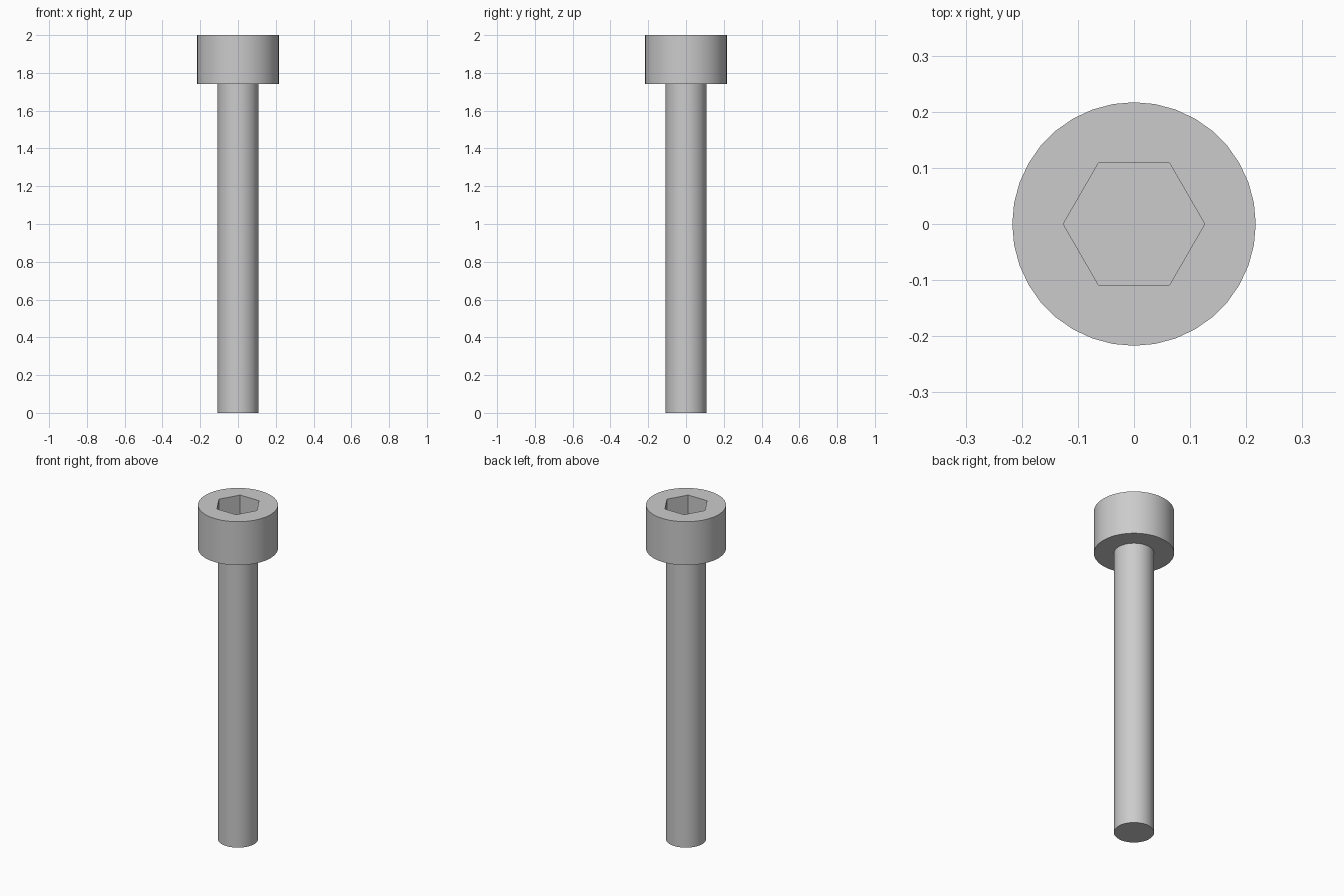
import bpy, bmesh
from math import cos, sin, tau

SIDES = 36
HEIGHT = 2.0
HEAD_BASE = 1.74
HEAD_R = 0.217
SHAFT_R = 0.1085
SOCKET_R = 0.126
SOCKET_FLOOR = 1.86

cube = bpy.data.objects.get("Cube")
if cube:
    bpy.data.objects.remove(cube, do_unlink=True)

steel = bpy.data.materials.new("grey steel")
steel.use_nodes = True
colour = (0.6, 0.6, 0.6, 1)
steel.diffuse_color = colour
steel.node_tree.nodes["Principled BSDF"].inputs["Base Color"].default_value = colour


def ring(bm, radius, z, sides=SIDES):
    return [bm.verts.new((radius * cos(tau * i / sides), radius * sin(tau * i / sides), z))
            for i in range(sides)]


def wall(bm, low, high):
    n = len(low)
    for i in range(n):
        j = (i + 1) % n
        bm.faces.new((low[i], low[j], high[j], high[i]))


def fill_between(bm, outer, inner):
    """Flat annular face set between two coplanar loops."""
    edges = []
    for loop in (outer, inner):
        for a, b in zip(loop, loop[1:] + loop[:1]):
            edges.append(bm.edges.get((a, b)) or bm.edges.new((a, b)))
    bmesh.ops.triangle_fill(bm, edges=edges, use_beauty=True)


bm = bmesh.new()

# Shaft
tip = ring(bm, SHAFT_R, 0)
neck = ring(bm, SHAFT_R, HEAD_BASE)
bm.faces.new(tip)
wall(bm, tip, neck)

# Head with flat underside
head_low = ring(bm, HEAD_R, HEAD_BASE)
head_high = ring(bm, HEAD_R, HEIGHT)
wall(bm, neck, head_low)
wall(bm, head_low, head_high)

# Hexagonal socket
rim = ring(bm, SOCKET_R, HEIGHT, 6)
floor = ring(bm, SOCKET_R, SOCKET_FLOOR, 6)
wall(bm, rim, floor)
bm.faces.new(floor)
fill_between(bm, head_high, rim)

bmesh.ops.recalc_face_normals(bm, faces=bm.faces[:])
mesh = bpy.data.meshes.new("socket_head_bolt")
bm.to_mesh(mesh)
bm.free()
mesh.materials.append(steel)

bolt = bpy.data.objects.new("socket_head_bolt", mesh)
bpy.context.collection.objects.link(bolt)
bpy.ops.object.select_all(action="DESELECT")
bolt.select_set(True)
bpy.context.view_layer.objects.active = bolt
bpy.ops.object.shade_smooth_by_angle(angle=tau / 12)
